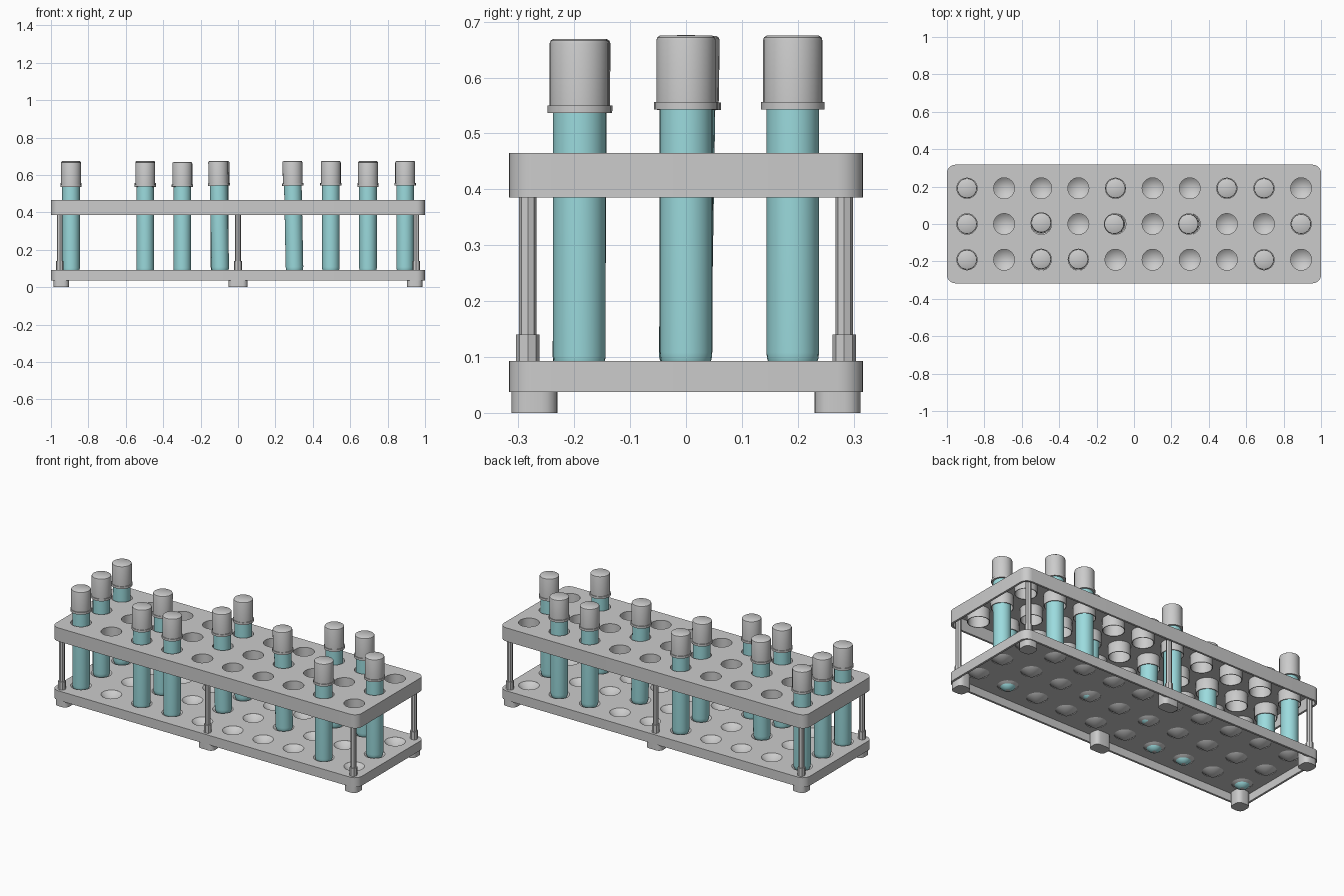
import bpy, bmesh, math

if "Cube" in bpy.data.objects:
    bpy.data.objects.remove(bpy.data.objects["Cube"], do_unlink=True)


def material(name, rgb):
    m = bpy.data.materials.new(name)
    m.use_nodes = True
    m.diffuse_color = (*rgb, 1)
    m.node_tree.nodes["Principled BSDF"].inputs["Base Color"].default_value = (*rgb, 1)
    return m


GREY = material("light_grey", (0.60, 0.60, 0.60))
TEAL = material("pale_teal", (0.33, 0.71, 0.73))

COLS = [-0.893 + 0.1985 * i for i in range(10)]
ROWS = [-0.191, 0.0, 0.191]
HOLES = [(x, y) for x in COLS for y in ROWS]
HOLE_R = 0.056


def finish(bm, name, mat):
    """Turn a bmesh into a smooth object with sharp edges kept."""
    bmesh.ops.remove_doubles(bm, verts=bm.verts, dist=1e-5)
    bmesh.ops.recalc_face_normals(bm, faces=bm.faces)
    me = bpy.data.meshes.new(name)
    bm.to_mesh(me)
    bm.free()
    me.materials.append(mat)
    smooth(me)
    ob = bpy.data.objects.new(name, me)
    bpy.context.collection.objects.link(ob)
    return ob


def smooth(me):
    me.shade_smooth()
    me.set_sharp_from_angle(angle=math.radians(35))


def lathe(bm, profile, sides, x=0, y=0):
    """Spin (radius, z) points about a vertical axis at x, y."""
    rings = []
    for r, z in profile:
        if r < 1e-6:
            rings.append([bm.verts.new((x, y, z))] * sides)
        else:
            rings.append([bm.verts.new((x + r * math.cos(2 * math.pi * i / sides),
                                        y + r * math.sin(2 * math.pi * i / sides), z))
                          for i in range(sides)])
    for a, b in zip(rings, rings[1:]):
        for i in range(sides):
            j = (i + 1) % sides
            corners = list(dict.fromkeys([a[i], a[j], b[j], b[i]]))
            if len(corners) > 2:
                bm.faces.new(corners)


def rounded_prism(bm, x, y, hx, hy, r, z0, z1, n=6):
    """Upright block with rounded vertical corners."""
    pts = []
    for k, (sx, sy) in enumerate([(1, 1), (-1, 1), (-1, -1), (1, -1)]):
        for i in range(n + 1):
            a = math.pi / 2 * (k + i / n)
            pts.append((x + sx * (hx - r) + r * math.cos(a),
                        y + sy * (hy - r) + r * math.sin(a)))
    low = [bm.verts.new((*p, z0)) for p in pts]
    high = [bm.verts.new((*p, z1)) for p in pts]
    bm.faces.new(low[::-1])
    bm.faces.new(high)
    for i in range(len(pts)):
        j = (i + 1) % len(pts)
        bm.faces.new((low[i], low[j], high[j], high[i]))


def tray(name, z0, z1):
    """Upside-down tray, hollow below, with a grid of round holes."""
    bm = bmesh.new()
    rounded_prism(bm, 0, 0, 1.0, 0.317, 0.045, z0, z1)
    ob = finish(bm, name, GREY)
    bm = bmesh.new()
    rounded_prism(bm, 0, 0, 0.988, 0.305, 0.033, z0 - 0.05, z1 - 0.01)
    hollow = finish(bm, "hollow_cutter", GREY)
    bm = bmesh.new()
    for x, y in HOLES:
        lathe(bm, [(0, z0 - 0.1), (HOLE_R, z0 - 0.1), (HOLE_R, z1 + 0.1), (0, z1 + 0.1)], 24, x, y)
    holes = finish(bm, "hole_cutter", GREY)
    bpy.context.view_layer.objects.active = ob
    for cutter in (hollow, holes):
        cutter.hide_render = True
        mod = ob.modifiers.new("cut", 'BOOLEAN')
        mod.operation, mod.solver, mod.object = 'DIFFERENCE', 'EXACT', cutter
        bpy.ops.object.modifier_apply(modifier=mod.name)
        bpy.data.objects.remove(cutter, do_unlink=True)
    smooth(ob.data)


# Trays
tray("lower_tray", 0.037, 0.093)
tray("upper_tray", 0.385, 0.465)

# Sleeves hanging below the upper holes, conical seats below the lower holes
sleeves, seats = bmesh.new(), bmesh.new()
for x, y in HOLES:
    lathe(sleeves, [(HOLE_R, 0.464), (0.060, 0.458), (0.060, 0.390),
                    (HOLE_R, 0.390), (HOLE_R, 0.464)], 24, x, y)
    lathe(seats, [(0, 0.048), (HOLE_R, 0.0928), (0.059, 0.089), (0, 0.045)], 24, x, y)
finish(sleeves, "upper_sleeves", GREY)
finish(seats, "lower_seats", GREY)

# Posts with thicker sockets, and feet
for sy, end in ((-1, "front"), (1, "back")):
    for sx, side in ((-1, "right"), (0, "middle"), (1, "left")):
        bm = bmesh.new()
        lathe(bm, [(0, 0.085), (0.021, 0.085), (0.021, 0.14), (0.0155, 0.14),
                   (0.0155, 0.458), (0, 0.458)], 8, sx * 0.953, sy * 0.283)
        finish(bm, f"{end}_{side}_post", GREY)
        bm = bmesh.new()
        if sx:
            rounded_prism(bm, sx * 0.945, sy * 0.271, 0.041, 0.041, 0.028, 0, 0.086, 4)
        else:
            rounded_prism(bm, 0, sy * 0.276, 0.05, 0.036, 0.025, 0, 0.086, 4)
        finish(bm, f"{end}_{side}_foot", GREY)

# Test tube with a round bottom, and its stopper (origin at the tube tip)
bm = bmesh.new()
arc = [(0.047 * math.sin(math.pi / 16 * i), 0.05 - 0.05 * math.cos(math.pi / 16 * i))
       for i in range(9)]
lathe(bm, arc + [(0.047, 0.49), (0, 0.49)], 24)
tube = finish(bm, "tube", TEAL)
bm = bmesh.new()
lathe(bm, [(0, 0.485), (0.057, 0.485), (0.057, 0.498), (0.053, 0.498), (0.053, 0.609),
           (0.0515, 0.614), (0.047, 0.617), (0, 0.617)], 24)
cap = finish(bm, "cap", GREY)

# Filled places: column, row, lean in x, lean in y
FILLED = [(0, 0, 0, 0), (2, 0, 0, 0.006), (3, 0, 0, 0.006), (8, 0, 0, 0),
          (0, 1, 0, 0), (2, 1, 0, 0.016), (4, 1, -0.02, 0), (6, 1, -0.02, 0), (9, 1, 0, 0),
          (0, 2, 0, 0), (4, 2, 0, 0), (7, 2, 0, 0), (8, 2, 0, 0)]
for n, (c, r, lx, ly) in enumerate(FILLED):
    for source in (tube, cap):
        ob = source if n == 0 else source.copy()
        if n:
            bpy.context.collection.objects.link(ob)
        ob.name = f"{source.data.name}_{n + 1}"
        ob.location = (COLS[c] - lx * 0.25, ROWS[r] - ly * 0.15, 0.052 if r == 0 else 0.058)
        ob.rotation_euler = (-ly, lx, 0)
